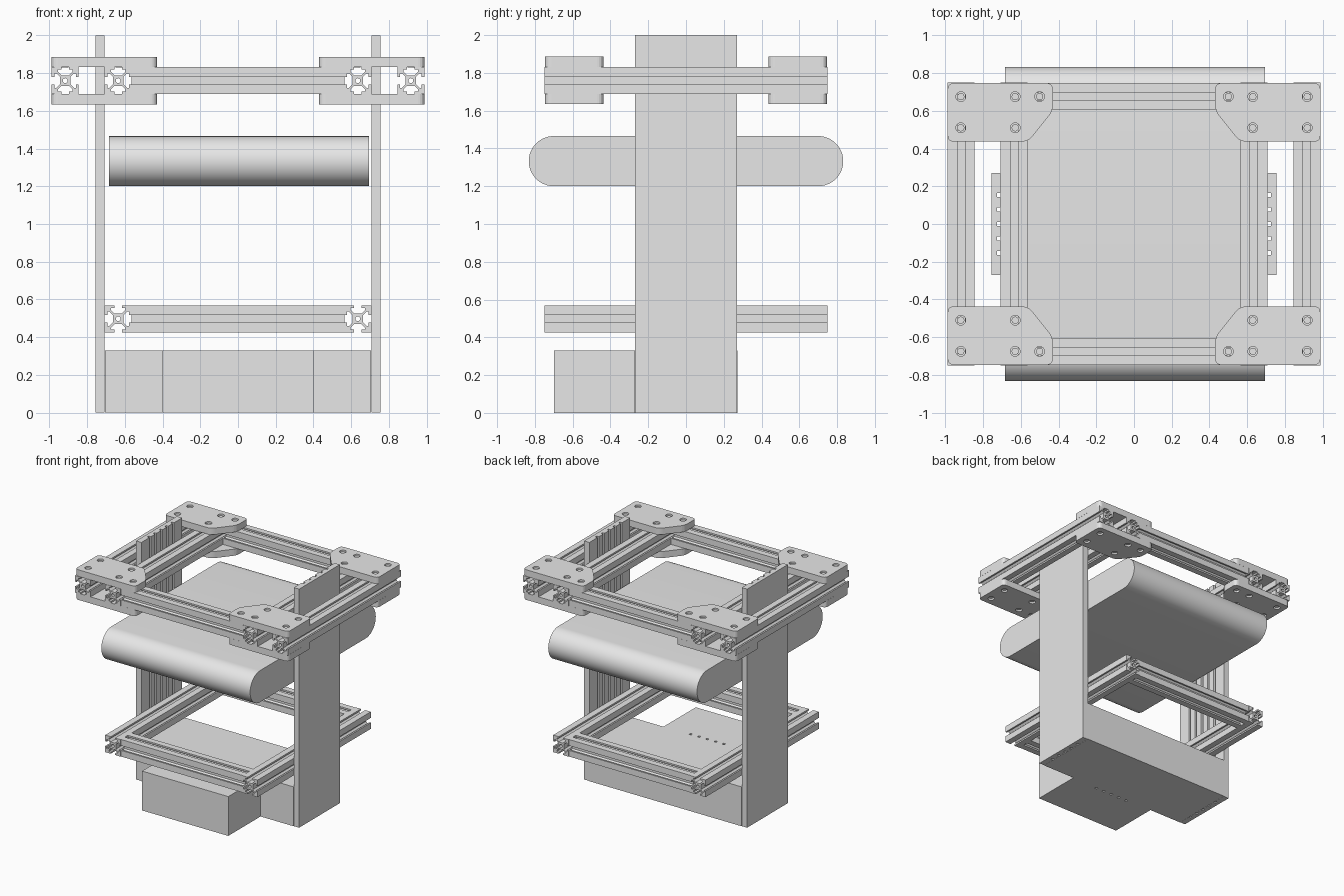
import bpy
import bmesh
from math import cos, sin, pi, radians
from mathutils import Matrix, Vector

if "Cube" in bpy.data.objects:
    bpy.data.objects.remove(bpy.data.objects["Cube"], do_unlink=True)

GREY = (0.8, 0.8, 0.8, 1.0)
grey = bpy.data.materials.new("plain_grey")
grey.use_nodes = True
grey.diffuse_color = GREY
for node in grey.node_tree.nodes:
    if node.type == "BSDF_PRINCIPLED":
        node.inputs["Base Color"].default_value = GREY

# Orientations that turn the extrusion direction along each axis
ALONG = {
    "x": Matrix(((0, 0, 1, 0), (1, 0, 0, 0), (0, 1, 0, 0), (0, 0, 0, 1))),
    "y": Matrix(((0, 1, 0, 0), (0, 0, 1, 0), (1, 0, 0, 0), (0, 0, 0, 1))),
    "z": Matrix.Identity(4),
}


def extrude(name, outlines, length, axis="z", centre=(0, 0, 0), smooth=False):
    """Fill flat outlines (inner ones become holes) and extrude them."""
    curve = bpy.data.curves.new(name + "_outline", "CURVE")
    curve.dimensions = "2D"
    curve.fill_mode = "BOTH"
    curve.extrude = length / 2
    for points in outlines:
        spline = curve.splines.new("POLY")
        spline.points.add(len(points) - 1)
        for p, (u, v) in zip(spline.points, points):
            p.co = (u, v, 0, 1)
        spline.use_cyclic_u = True
        spline.use_smooth = False
    temp = bpy.data.objects.new(name + "_outline", curve)
    bpy.context.collection.objects.link(temp)
    graph = bpy.context.evaluated_depsgraph_get()
    mesh = bpy.data.meshes.new_from_object(temp.evaluated_get(graph))
    bpy.data.objects.remove(temp, do_unlink=True)
    bpy.data.curves.remove(curve)

    bm = bmesh.new()
    bm.from_mesh(mesh)
    bmesh.ops.remove_doubles(bm, verts=bm.verts, dist=1e-5)
    bmesh.ops.transform(bm, matrix=Matrix.Translation(centre) @ ALONG[axis], verts=bm.verts)
    bmesh.ops.recalc_face_normals(bm, faces=bm.faces)
    bm.to_mesh(mesh)
    bm.free()
    mesh.name = name
    mesh.materials.clear()
    mesh.materials.append(grey)
    obj = bpy.data.objects.new(name, mesh)
    bpy.context.collection.objects.link(obj)
    if smooth:
        bpy.ops.object.select_all(action="DESELECT")
        obj.select_set(True)
        bpy.context.view_layer.objects.active = obj
        bpy.ops.object.shade_smooth_by_angle(angle=radians(35))
    return obj


def circle(u, v, r, n=16):
    return [(u + r * cos(2 * pi * i / n), v + r * sin(2 * pi * i / n)) for i in range(n)]


def rounded(points, r, steps=5):
    """Replace each corner by a small curve."""
    result = []
    for i, point in enumerate(points):
        corner = Vector(point)
        a = corner + (Vector(points[i - 1]) - corner).normalized() * r
        b = corner + (Vector(points[(i + 1) % len(points)]) - corner).normalized() * r
        for k in range(steps + 1):
            t = k / steps
            result.append(tuple(a * (1 - t) ** 2 + corner * 2 * t * (1 - t) + b * t * t))
    return result


def comb(half, depth):
    """Rectangle with five narrow grooves in its u = 0 side."""
    points = [(depth, half), (depth, -half), (0, -half)]
    for i in range(-2, 3):
        v = i * 0.077
        points += [(0, v - 0.01), (0.02, v - 0.01), (0.02, v + 0.01), (0, v + 0.01)]
    return points + [(0, half)]


# Slotted beam section: one quarter, turned four times
H, LIP, SLOT, T = 0.0715, 0.058, 0.02, 0.038
quarter = [(0.028, 0.02), (0.046, T), (LIP, T), (LIP, SLOT), (H, SLOT), (H, H)]
quarter += [(v, u) for u, v in reversed(quarter[:-1])]
section = []
for turn in range(4):
    c, s = round(cos(turn * pi / 2)), round(sin(turn * pi / 2))
    section += [(u * c - v * s, u * s + v * c) for u, v in quarter]
beam = [section, circle(0, 0, 0.013, 12)]

SIDES = (("left", 1), ("right", -1))
ENDS = (("front", -1), ("back", 1))

# Beam frames
for level, z in (("lower", 0.4975), ("upper", 1.76)):
    for side, sx in SIDES:
        extrude(f"{level}_{side}_beam", beam, 1.5, "y", (sx * 0.635, 0, z))
    for end, sy in ENDS:
        extrude(f"{level}_{end}_beam", beam, 1.128, "x", (0, sy * 0.675, z))
for side, sx in SIDES:
    extrude(f"outer_{side}_beam", beam, 1.5, "y", (sx * 0.916, 0, 1.76))

# Corner plates above and below the upper frame, with screws
plate = [(0.988, 0.747), (0.988, 0.437), (0.56, 0.437), (0.43, 0.60), (0.43, 0.747)]
screws = [(0.918, 0.51), (0.63, 0.51), (0.918, 0.675), (0.63, 0.675), (0.50, 0.675)]
for side, sx in SIDES:
    for end, sy in ENDS:
        outline = rounded([(sx * u, sy * v) for u, v in plate], 0.035)
        spots = [(sx * u, sy * v) for u, v in screws]
        holes = [circle(u, v, 0.026) for u, v in spots]
        heads = [circle(u, v, 0.019) for u, v in spots]
        for level, sz in (("top", 1), ("bottom", -1)):
            name = f"{level}_{end}_{side}"
            extrude(name + "_plate", [outline] + holes, 0.055, "z", (0, 0, 1.76 + sz * 0.0985))
            extrude(name + "_screws", heads, 0.045, "z", (0, 0, 1.76 + sz * 0.093))

# Grooved upright panels
for side, sx in SIDES:
    outline = [(sx * (0.707 + u), v) for u, v in comb(0.27, 0.049)]
    extrude(f"{side}_panel", [outline], 2.0, "z", (0, 0, 1.0))

# Base: wide block and front block
wide = [(0.706, 0.273), (-0.706, 0.273), (-0.706, -0.273), (0.706, -0.273)]
extrude("base_block", [wide], 0.33, "z", (0, 0, 0.165))
front = [(v, -0.273 - u) for u, v in comb(0.4, 0.427)]
extrude("base_front_block", [front], 0.33, "z", (0, 0, 0.165))

# Round-ended slab hung between the panels
R, REACH, N = 0.1325, 0.7, 24
slab = [(REACH + R * cos(a), R * sin(a)) for a in (pi * i / N - pi / 2 for i in range(N + 1))]
slab += [(-u, -v) for u, v in slab]
extrude("rounded_slab", [slab], 1.38, "x", (0.005, 0, 1.333), smooth=True)
